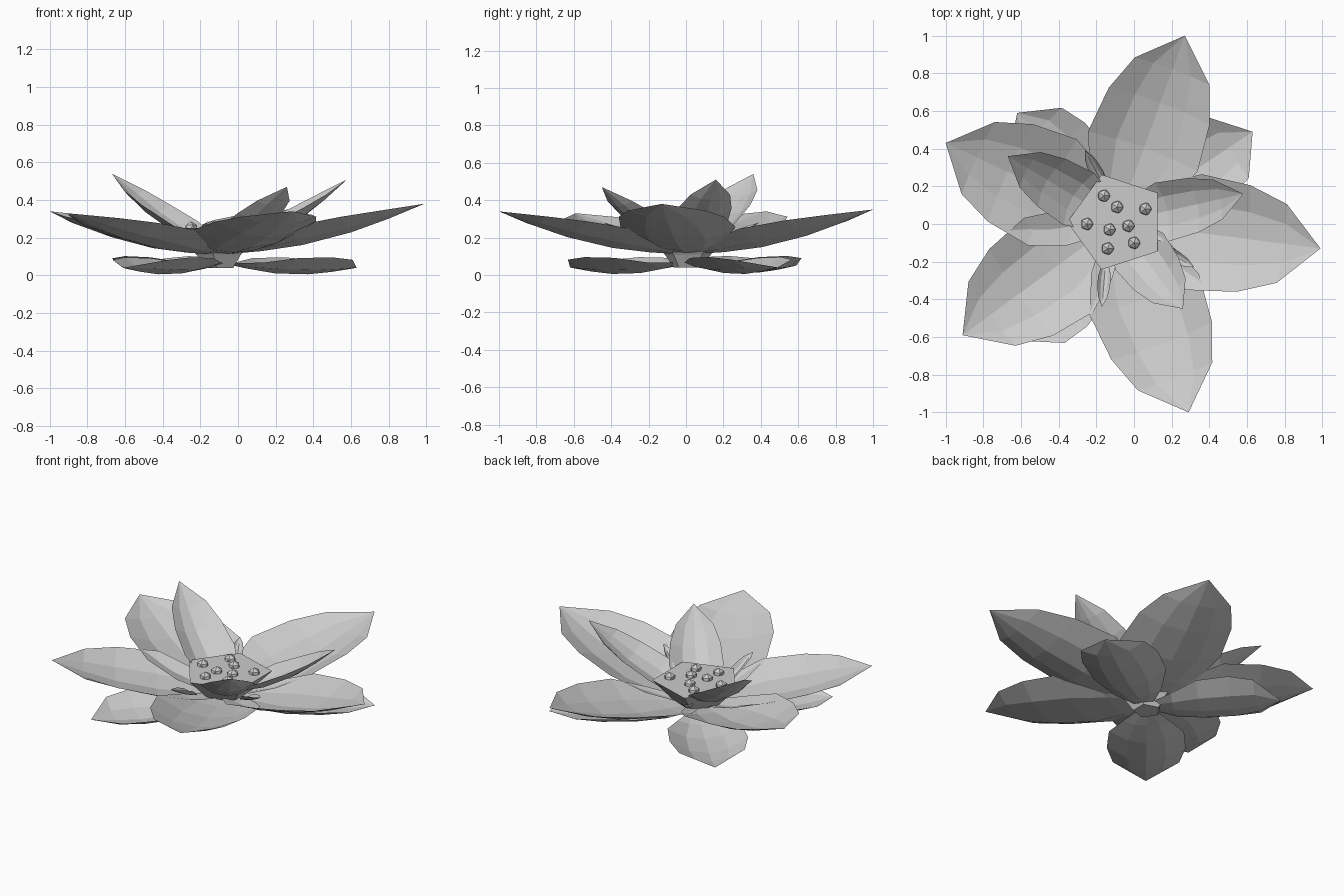
import bpy
import bmesh
from math import sin, cos, pi, radians
from mathutils import Vector

if "Cube" in bpy.data.objects:
    bpy.data.objects.remove(bpy.data.objects["Cube"])

grey = bpy.data.materials.new("soft_grey")
grey.use_nodes = True
grey.diffuse_color = (0.6, 0.6, 0.6, 1)
grey.node_tree.nodes["Principled BSDF"].inputs["Base Color"].default_value = (0.6, 0.6, 0.6, 1)

HEART = Vector((-0.09, 0.01, 0))
STATIONS = (0.04, 0.2, 0.4, 0.64, 0.82, 1)
POINTED = (0.3, 0.72, 1, 0.92, 0.68, 0)
BLUNT = (0.2, 0.6, 0.95, 1, 0.84, 0)
COLUMNS = (-1, -0.5, 0, 0.5, 1)


def finish(name, bm):
    mesh = bpy.data.meshes.new(name)
    bm.to_mesh(mesh)
    bm.free()
    mesh.materials.append(grey)
    obj = bpy.data.objects.new(name, mesh)
    bpy.context.collection.objects.link(obj)
    return obj


def petal(name, tip, half_width, base_z, sag, cup, widths=POINTED, root=HEART):
    """Cupped leaf from the root to a pointed tip, sagging along its midrib."""
    bm = bmesh.new()
    start = Vector((root.x, root.y, base_z))
    along = Vector(tip) - start
    side = Vector((-along.y, along.x, 0)).normalized()
    normal = along.cross(side).normalized()
    rows = []
    for s, w in zip(STATIONS, widths):
        middle = start + along * s - Vector((0, 0, sag * sin(pi * s)))
        if w == 0:
            rows.append([bm.verts.new(middle)] * len(COLUMNS))
            continue
        rows.append([bm.verts.new(middle + side * (c * w * half_width)
                                  + normal * (cup * (c * w) ** 2))
                     for c in COLUMNS])
    for a, b in zip(rows, rows[1:]):
        for i in range(len(COLUMNS) - 1):
            corners = [a[i], b[i], b[i + 1], a[i + 1]]
            bm.faces.new(list(dict.fromkeys(corners))[::-1])
    return finish(name, bm)


# Large spreading petals
for i, tip in enumerate([(0.27, 1.0, 0.35), (0.99, -0.13, 0.38), (0.29, -1.0, 0.34),
                         (-0.91, -0.59, 0.33), (-1.0, 0.43, 0.34)]):
    petal(f"large_petal_{i + 1}", tip, 0.31, 0.11, 0.06, 0.1)

# Low blunt petals resting on the ground
for i, tip in enumerate([(0.63, 0.49, 0.04), (-0.62, 0.59, 0.05), (-0.61, -0.62, 0.04)]):
    petal(f"low_petal_{i + 1}", tip, 0.23, 0.07, 0.05, 0.09, BLUNT)

# Raised inner petals
for i, tip in enumerate([(0.58, 0.16, 0.51), (-0.67, 0.36, 0.54), (0.26, -0.45, 0.47)]):
    petal(f"inner_petal_{i + 1}", tip, 0.16, 0.14, 0.08, 0.07)

# Narrow blades between the inner petals
for i, (root, tip) in enumerate([((-0.15, -0.2), (-0.17, -0.44, 0.28)),
                                 ((0.09, -0.1), (0.32, -0.23, 0.28)),
                                 ((-0.16, 0.2), (-0.26, 0.39, 0.28))]):
    petal(f"narrow_blade_{i + 1}", tip, 0.035, 0.16, 0.01, 0.03, root=Vector(root))

# Five-sided seed head, flaring upward from a small foot
bm = bmesh.new()
rings = []
for radius, z in [(0.08, 0.04), (0.13, 0.11), (0.265, 0.25)]:
    rings.append([bm.verts.new(HEART + Vector((radius * cos(radians(36 + 72 * k)),
                                               radius * sin(radians(36 + 72 * k)), z)))
                  for k in range(5)])
bm.faces.new(rings[0][::-1])
bm.faces.new(rings[-1])
for a, b in zip(rings, rings[1:]):
    for k in range(5):
        n = (k + 1) % 5
        bm.faces.new((a[k], a[n], b[n], b[k]))
finish("seed_head", bm)

# Seeds on the flat top
for i, (x, y) in enumerate([(-0.16, 0.15), (-0.09, 0.09), (0.06, 0.08), (-0.25, 0),
                            (-0.13, -0.03), (-0.03, -0.01), (-0.14, -0.13), (0, -0.1)]):
    bm = bmesh.new()
    bmesh.ops.create_icosphere(bm, subdivisions=1, radius=0.037)
    finish(f"seed_{i + 1}", bm).location = (x, y, 0.25)
